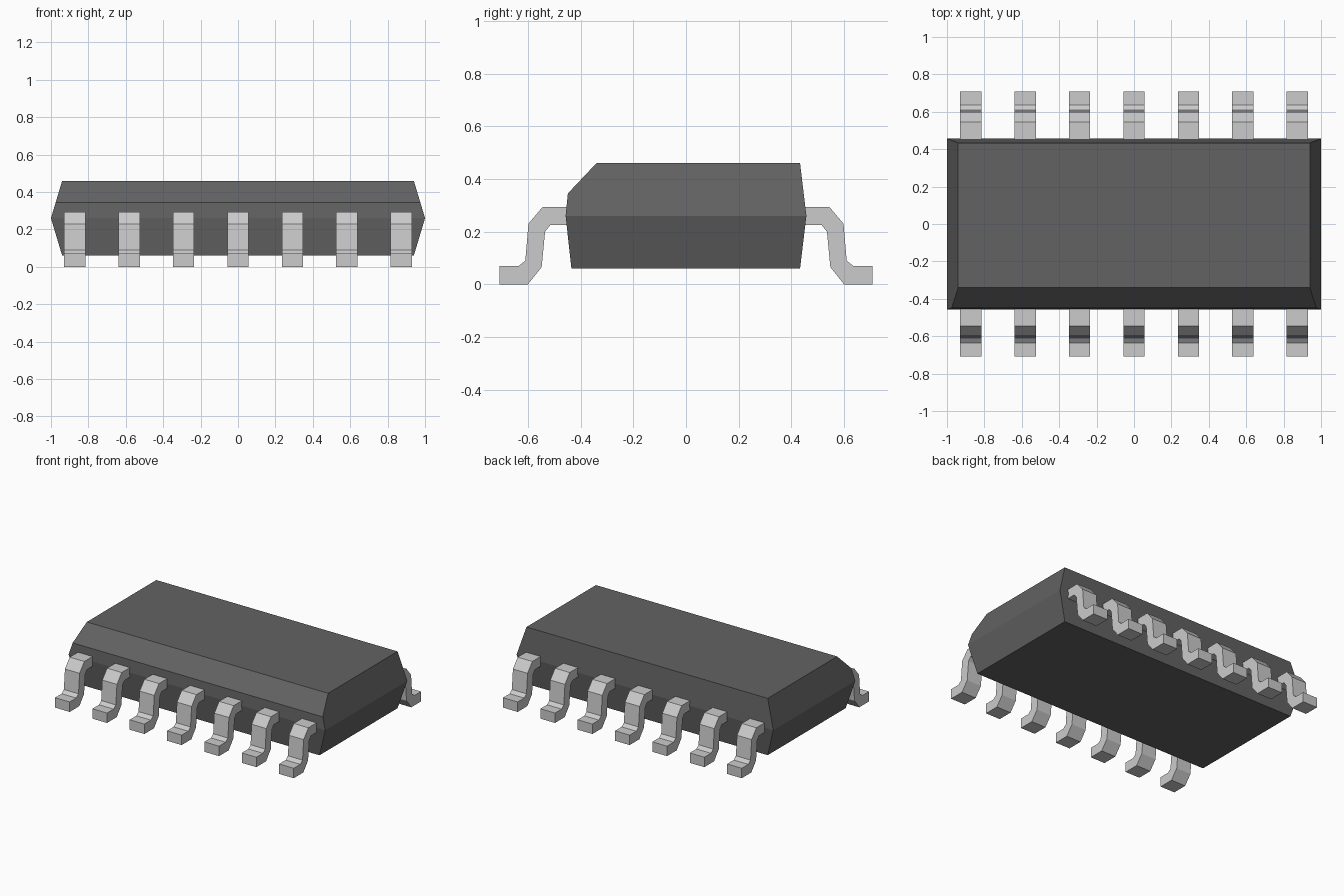
import bpy
import bmesh

cube = bpy.data.objects.get("Cube")
if cube:
    bpy.data.objects.remove(cube, do_unlink=True)


def make_material(name, value):
    mat = bpy.data.materials.new(name)
    mat.use_nodes = True
    colour = (value, value, value, 1.0)
    mat.diffuse_color = colour
    mat.node_tree.nodes["Principled BSDF"].inputs["Base Color"].default_value = colour
    return mat


def finish_mesh(bm, name, mat):
    bmesh.ops.recalc_face_normals(bm, faces=bm.faces)
    mesh = bpy.data.meshes.new(name)
    bm.to_mesh(mesh)
    bm.free()
    mesh.materials.append(mat)
    return mesh


def add_object(name, mesh):
    obj = bpy.data.objects.new(name, mesh)
    bpy.context.collection.objects.link(obj)
    return obj


dark_plastic = make_material("dark grey plastic", 0.123)
metal = make_material("light grey metal", 0.6)

# Package body: stacked rings (z, half length, front y, back y)
RINGS = [(0.06, 0.94, -0.435, 0.433),
         (0.26, 1.0, -0.457, 0.457),
         (0.345, 0.9745, -0.4485, 0.4468),
         (0.46, 0.94, -0.34, 0.433)]
bm = bmesh.new()
loops = [[bm.verts.new(p) for p in ((-x, f, z), (x, f, z), (x, b, z), (-x, b, z))]
         for z, x, f, b in RINGS]
for low, high in zip(loops, loops[1:]):
    for i in range(4):
        j = (i + 1) % 4
        bm.faces.new((low[i], low[j], high[j], high[i]))
bm.faces.new(loops[0][::-1])
bm.faces.new(loops[-1])
# Merge the coplanar strips on the ends and back
bmesh.ops.dissolve_limit(bm, angle_limit=0.02, verts=bm.verts, edges=bm.edges)
add_object("package_body", finish_mesh(bm, "package_body", dark_plastic))

# Gull-wing lead: side profile (y, z) extruded along x
PROFILE = [(0.44, 0.293), (0.545, 0.293), (0.598, 0.23), (0.61, 0.09),
           (0.635, 0.07), (0.708, 0.07), (0.708, 0.0), (0.60, 0.0),
           (0.548, 0.065), (0.535, 0.2), (0.515, 0.225), (0.44, 0.225)]
LEAD_WIDTH = 0.114
LEAD_PITCH = 0.291


def lead_mesh(name, side):
    bm = bmesh.new()
    face = bm.faces.new([bm.verts.new((-LEAD_WIDTH / 2, side * y, z)) for y, z in PROFILE])
    ext = bmesh.ops.extrude_face_region(bm, geom=[face], use_keep_orig=True)
    verts = [g for g in ext["geom"] if isinstance(g, bmesh.types.BMVert)]
    bmesh.ops.translate(bm, verts=verts, vec=(LEAD_WIDTH, 0, 0))
    return finish_mesh(bm, name, metal)


# Seven leads along each long side
for label, side in (("front", -1), ("back", 1)):
    mesh = lead_mesh(label + "_lead", side)
    for i in range(7):
        lead = add_object(f"{label}_lead_{i + 1}", mesh)
        lead.location.x = (i - 3) * LEAD_PITCH
